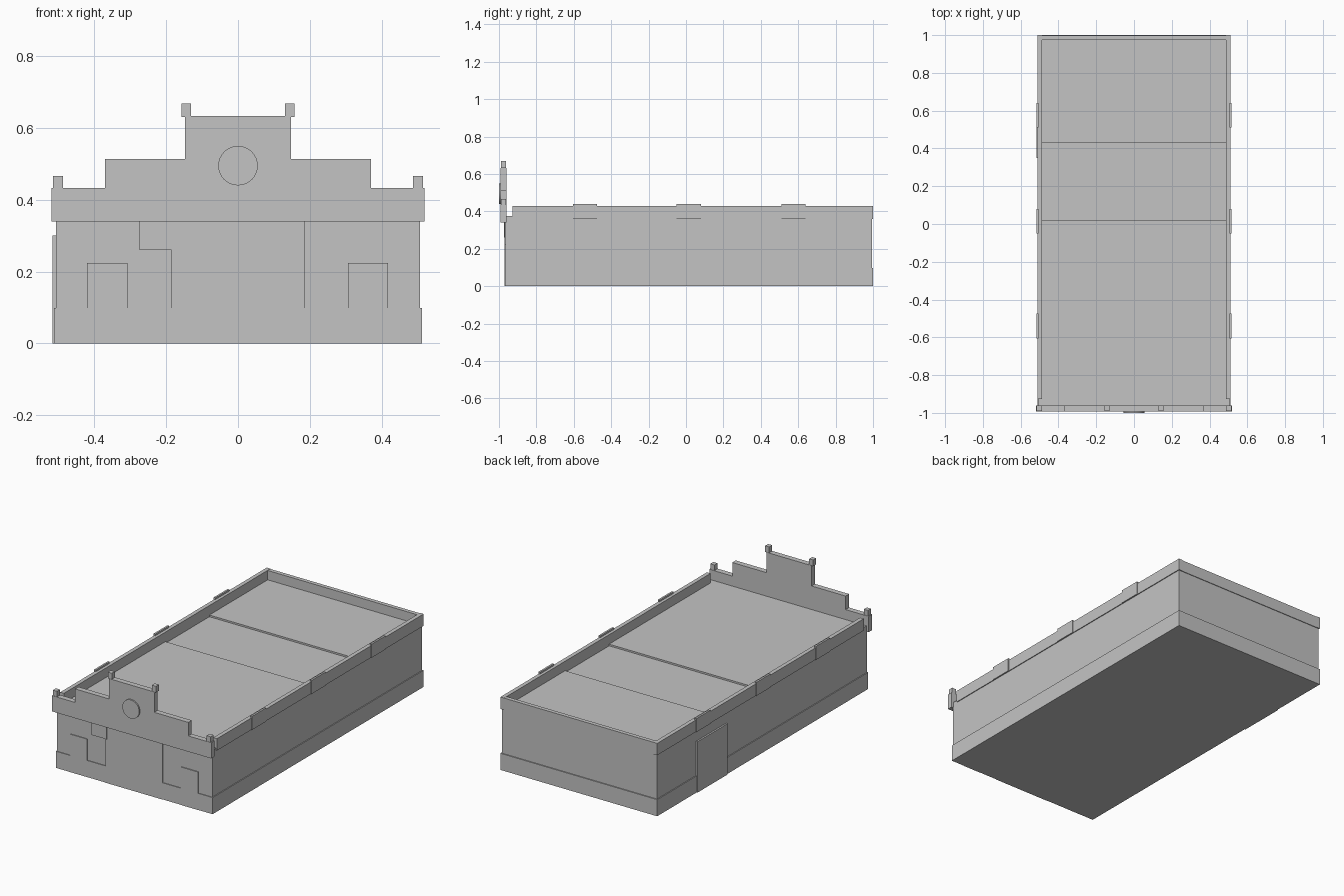
import bpy
import bmesh
import math

cube = bpy.data.objects.get("Cube")
if cube:
    bpy.data.objects.remove(cube, do_unlink=True)

grey = bpy.data.materials.new("plain grey")
grey.use_nodes = True
GREY = (0.55, 0.55, 0.55, 1)
grey.diffuse_color = GREY
grey.node_tree.nodes["Principled BSDF"].inputs["Base Color"].default_value = GREY


def add_object(name, bm):
    bmesh.ops.recalc_face_normals(bm, faces=bm.faces)
    mesh = bpy.data.meshes.new(name)
    bm.to_mesh(mesh)
    bm.free()
    mesh.materials.append(grey)
    obj = bpy.data.objects.new(name, mesh)
    bpy.context.collection.objects.link(obj)
    return obj


def box(name, x, y, z):
    """Box from (min, max) pairs on each axis."""
    bm = bmesh.new()
    bmesh.ops.create_cube(bm, size=1)
    for v in bm.verts:
        for i, (lo, hi) in enumerate((x, y, z)):
            v.co[i] = hi if v.co[i] > 0 else lo
    return add_object(name, bm)


def mirrored_box(name, x, y, z):
    """The same box on the left (+x) and right (-x)."""
    box("left_" + name, x, y, z)
    box("right_" + name, (-x[1], -x[0]), y, z)


# Walls and the slightly wider plinth
FRONT, WALL_TOP = -0.964, 0.36
box("walls", (-0.507, 0.507), (FRONT, 0.994), (0.001, WALL_TOP))
box("plinth", (-0.512, 0.512), (-0.968, 1.0), (0, 0.098))

# Roof in three sections, the middle one a little lower
box("front_roof", (-0.507, 0.507), (FRONT, 0.02), (WALL_TOP, 0.374))
box("middle_roof", (-0.507, 0.507), (0.02, 0.43), (WALL_TOP, 0.364))
box("back_roof", (-0.507, 0.507), (0.43, 0.985), (WALL_TOP, 0.374))

# Parapets with small raised plaques along the sides
mirrored_box("parapet", (0.488, 0.512), (-0.927, 1.0), (WALL_TOP, 0.43))
box("back_parapet", (-0.488, 0.488), (0.974, 0.998), (WALL_TOP, 0.429))
for name, y in (("front", -0.54), ("middle", 0.015), ("back", 0.575)):
    mirrored_box(name + "_plaque", (0.505, 0.516), (y - 0.065, y + 0.065), (0.36, 0.44))

# Stepped gable across the front
half = [(0.52, 0.34), (0.52, 0.433), (0.37, 0.433), (0.37, 0.513), (0.148, 0.513), (0.148, 0.633)]
outline = half + [(-x, z) for x, z in reversed(half)]
bm = bmesh.new()
face = bm.faces.new([bm.verts.new((x, -0.992, z)) for x, z in outline])
result = bmesh.ops.extrude_face_region(bm, geom=[face])
for v in result["geom"]:
    if isinstance(v, bmesh.types.BMVert):
        v.co.y = -0.96
add_object("stepped_gable", bm)

# Finials on the gable corners
mirrored_box("outer_finial", (0.488, 0.515), (-0.99, -0.962), (0.433, 0.466))
mirrored_box("inner_finial", (0.131, 0.157), (-0.99, -0.962), (0.631, 0.668))

# Round disc on the gable
bm = bmesh.new()
bmesh.ops.create_cone(bm, cap_ends=True, segments=32, radius1=0.055, radius2=0.055, depth=0.01)
for v in bm.verts:
    v.co.y, v.co.z = -0.995 + v.co.z, 0.495 + v.co.y
disc = add_object("gable_disc", bm)
disc.data.polygons.foreach_set("use_smooth", [len(p.vertices) == 4 for p in disc.data.polygons])
disc.data.set_sharp_from_angle(angle=math.radians(40))

# Front entrance bay, two doors and a hanging sign
box("entrance_bay", (-0.185, 0.185), (-0.97, FRONT), (0, 0.34))
box("right_front_door", (-0.42, -0.308), (-0.9685, FRONT), (0, 0.224))
box("left_front_door", (0.306, 0.418), (-0.9695, FRONT), (0, 0.224))
box("front_sign", (-0.275, -0.175), (-0.974, FRONT), (0.26, 0.34))

# Large door on the right side wall
box("side_door", (-0.517, -0.507), (0.35, 0.63), (0, 0.3))
